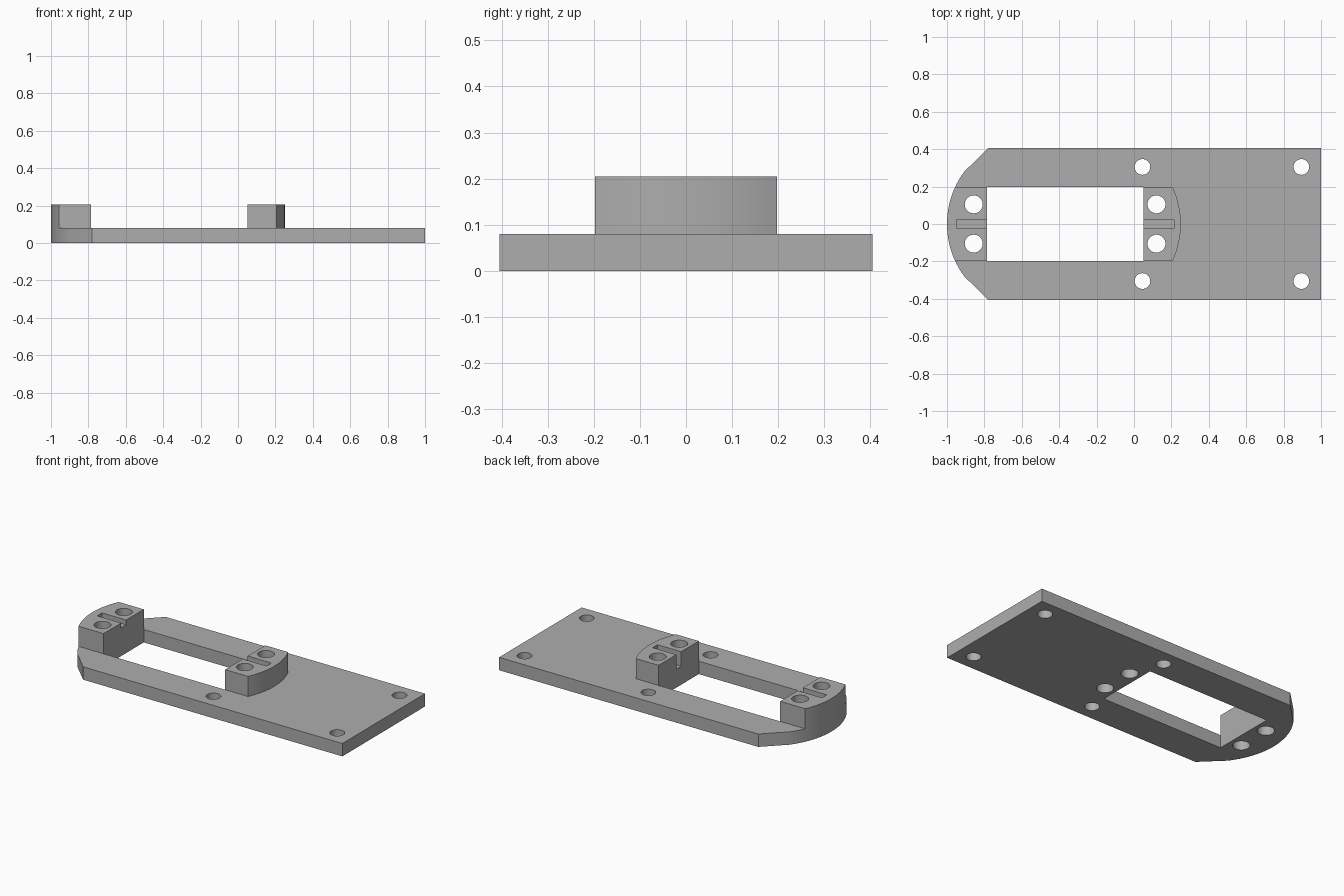
import bpy, bmesh, math

cube = bpy.data.objects.get("Cube")
if cube:
    bpy.data.objects.remove(cube, do_unlink=True)

PLATE, TOP = 0.08, 0.205      # plate thickness, post height
HALF, POST = 0.405, 0.197     # half widths of plate and posts
RADIUS = 0.47                 # rounding of nose and posts
OPEN_L, OPEN_R = -0.785, 0.05

grey = bpy.data.materials.new("plain grey")
grey.use_nodes = True
colour = (0.42, 0.42, 0.42, 1)
grey.diffuse_color = colour
grey.node_tree.nodes["Principled BSDF"].inputs["Base Color"].default_value = colour


def prism(name, outline, z0, z1):
    """Extrude a flat outline between two heights."""
    bm = bmesh.new()
    face = bm.faces.new([bm.verts.new((x, y, z0)) for x, y in outline])
    up = bmesh.ops.extrude_face_region(bm, geom=[face])["geom"]
    moved = [v for v in up if isinstance(v, bmesh.types.BMVert)]
    bmesh.ops.translate(bm, verts=moved, vec=(0, 0, z1 - z0))
    bmesh.ops.recalc_face_normals(bm, faces=bm.faces)
    mesh = bpy.data.meshes.new(name)
    bm.to_mesh(mesh)
    bm.free()
    mesh.materials.append(grey)
    obj = bpy.data.objects.new(name, mesh)
    bpy.context.collection.objects.link(obj)
    return obj


def arc(tip, side, y0, y1, steps):
    """Points on a circle whose outermost point is (tip, 0)."""
    a0, a1 = math.asin(y0 / RADIUS), math.asin(y1 / RADIUS)
    angles = [a0 + (a1 - a0) * i / steps for i in range(steps + 1)]
    return [(tip - side * RADIUS * (1 - math.cos(a)), RADIUS * math.sin(a))
            for a in angles]


def box(name, x0, x1, half, z0, z1):
    return prism(name, [(x0, -half), (x1, -half), (x1, half), (x0, half)], z0, z1)


def hole(x, y, r=0.048):
    ring = [(x + r * math.cos(math.tau * i / 32), y + r * math.sin(math.tau * i / 32))
            for i in range(32)]
    return prism("hole_cutter", ring, -0.1, 0.4)


def combine(target, tool, operation):
    """Apply one boolean and discard the tool."""
    tool.hide_render = True
    mod = target.modifiers.new("combine", "BOOLEAN")
    mod.operation, mod.object, mod.solver = operation, tool, "EXACT"
    bpy.context.view_layer.objects.active = target
    bpy.ops.object.modifier_apply(modifier=mod.name)
    bpy.data.objects.remove(tool, do_unlink=True)


# Base plate with rounded, chamfered nose
nose = (arc(-1, -1, -0.28, -POST, 4) + arc(-1, -1, -POST, POST, 16)[1:]
        + arc(-1, -1, POST, 0.28, 4)[1:])
base = prism("mounting_plate",
             [(1, -HALF), (-0.78, -HALF)] + nose + [(-0.78, HALF), (1, HALF)], 0, PLATE)
combine(base, box("opening_cutter", OPEN_L, OPEN_R, POST, -0.1, 0.4), "DIFFERENCE")

# Round-backed posts at both ends of the opening
for tip, side, flat in ((-1, -1, OPEN_L), (0.25, 1, OPEN_R)):
    outline = arc(tip, side, -POST, POST, 16) + [(flat, POST), (flat, -POST)]
    combine(base, prism("post", outline, PLATE, TOP), "UNION")

# Wire slots: shallow in the nose post, deep in the inner post
combine(base, box("slot_cutter", -0.95, OPEN_L + 0.05, 0.024, TOP - 0.03, 0.4), "DIFFERENCE")
combine(base, box("slot_cutter", OPEN_R - 0.05, 0.213, 0.024, TOP - 0.09, 0.4), "DIFFERENCE")

# Screw holes, mirrored across the centre line
for x, y in ((-0.857, 0.105), (0.12, 0.105), (0.045, 0.305), (0.895, 0.305)):
    for s in (-1, 1):
        combine(base, hole(x, s * y, 0.048 if y < 0.2 else 0.042), "DIFFERENCE")

bpy.ops.object.select_all(action="DESELECT")
base.select_set(True)
bpy.context.view_layer.objects.active = base
bpy.ops.object.shade_smooth_by_angle(angle=math.radians(20))
